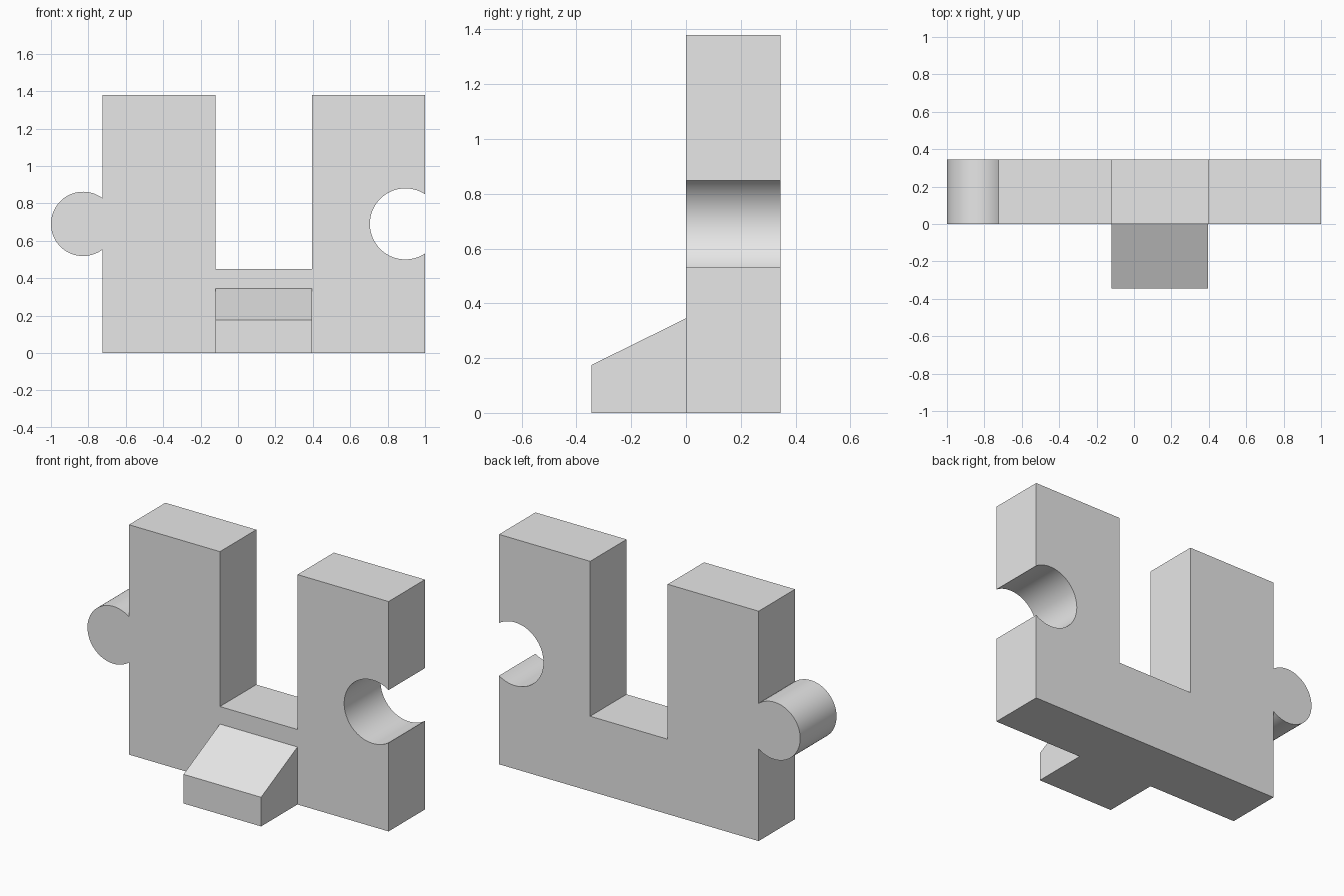
import bpy
import bmesh
from math import acos, cos, sin, pi

cube = bpy.data.objects.get("Cube")
if cube:
    bpy.data.objects.remove(cube, do_unlink=True)

GREY = (0.8, 0.8, 0.8, 1.0)
grey = bpy.data.materials.new("plain_grey")
grey.use_nodes = True
grey.diffuse_color = GREY
grey.node_tree.nodes["Principled BSDF"].inputs["Base Color"].default_value = GREY

LEFT, RIGHT, TOP, DEPTH = -0.724, 1.0, 1.38, 0.345
SLOT_LEFT, SLOT_RIGHT, SLOT_FLOOR = -0.12, 0.395, 0.45
JOINT_Z = 0.69


def joint_arc(cx, radius, edge_x, steps=48):
    """Arc from the upper crossing with a vertical edge, round to the lower one."""
    a = acos((edge_x - cx) / radius)
    angles = [a + (2 * pi - 2 * a) * i / steps for i in range(steps + 1)]
    return [(cx + radius * cos(t), JOINT_Z + radius * sin(t)) for t in angles]


def extrude_profile(name, points, offset):
    """Make a solid from a flat outline of 3D points, pushed along offset."""
    bm = bmesh.new()
    face = bm.faces.new([bm.verts.new(p) for p in points])
    result = bmesh.ops.extrude_face_region(bm, geom=[face], use_keep_orig=True)
    moved = [v for v in result["geom"] if isinstance(v, bmesh.types.BMVert)]
    bmesh.ops.translate(bm, verts=moved, vec=offset)
    bmesh.ops.recalc_face_normals(bm, faces=bm.faces)
    mesh = bpy.data.meshes.new(name)
    bm.to_mesh(mesh)
    bm.free()
    mesh.materials.append(grey)
    obj = bpy.data.objects.new(name, mesh)
    bpy.context.collection.objects.link(obj)
    return obj


# Slotted wall with a round knob on one edge and a round socket in the other
knob = joint_arc(-0.828, 0.172, LEFT)
socket = joint_arc(0.895, 0.19, RIGHT)[::-1]
outline = [(LEFT, 0), (RIGHT, 0)] + socket + [
    (RIGHT, TOP), (SLOT_RIGHT, TOP), (SLOT_RIGHT, SLOT_FLOOR),
    (SLOT_LEFT, SLOT_FLOOR), (SLOT_LEFT, TOP), (LEFT, TOP)] + knob
wall = extrude_profile("wall", [(x, 0, z) for x, z in outline], (0, DEPTH, 0))

# Sloped step in front of the slot
side = [(0, 0), (-DEPTH, 0), (-DEPTH, 0.175), (0, 0.345)]
extrude_profile("sloped_step", [(SLOT_LEFT, y, z) for y, z in side],
                (SLOT_RIGHT - SLOT_LEFT, 0, 0))

# Smooth the round joints, keep the corners sharp
bpy.ops.object.select_all(action="DESELECT")
wall.select_set(True)
bpy.context.view_layer.objects.active = wall
bpy.ops.object.shade_smooth_by_angle()
